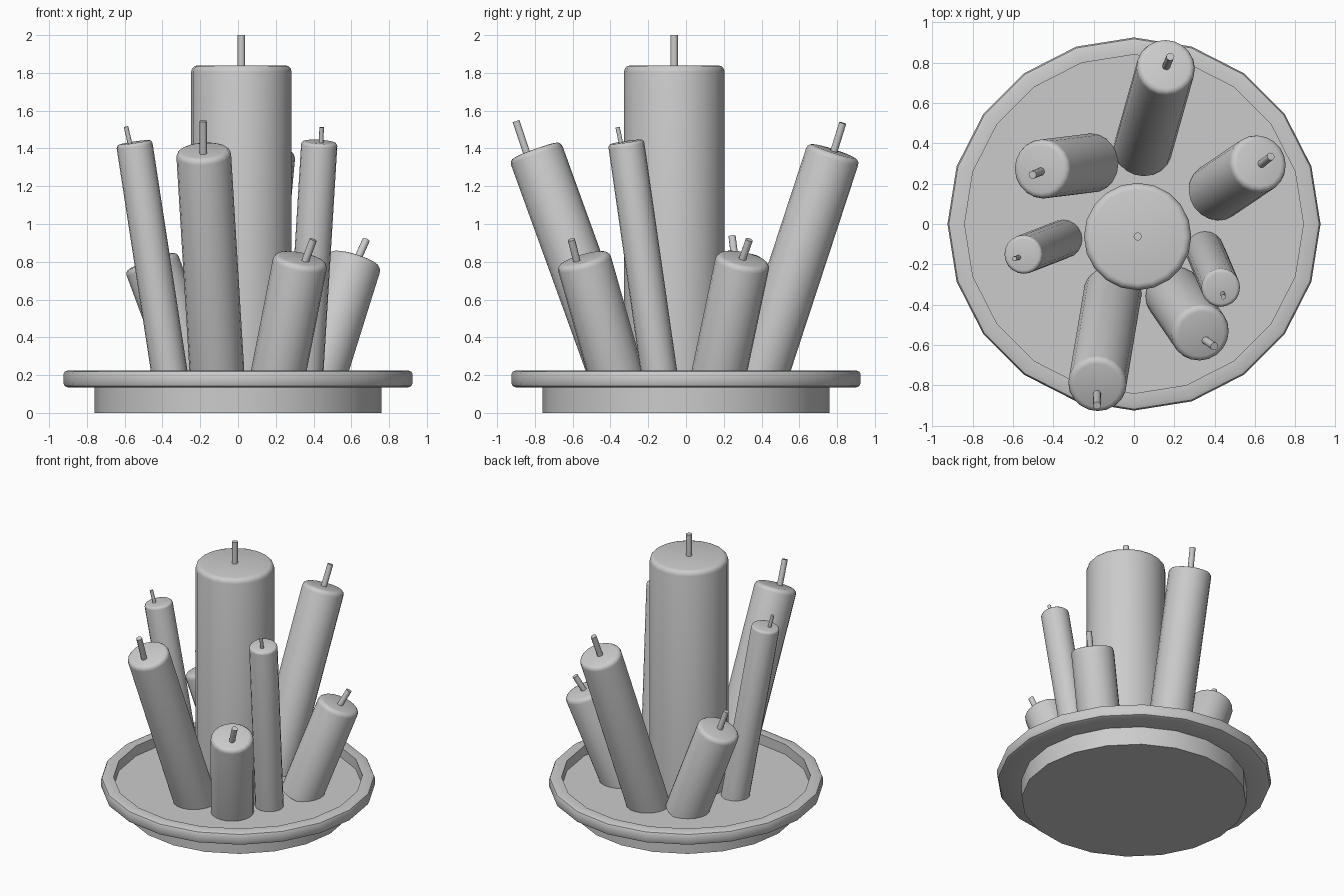
import bpy, bmesh, math
from mathutils import Vector, Matrix

if "Cube" in bpy.data.objects:
    bpy.data.objects.remove(bpy.data.objects["Cube"])


def lathe(name, profile, sides, start=(0, 0, 0), axis=(0, 0, 1)):
    """Revolve (radius, height) points about an axis; radius 0 makes a pole."""
    bm = bmesh.new()
    rings = []
    for r, z in profile:
        if r == 0:
            rings.append([bm.verts.new((0, 0, z))])
        else:
            rings.append([bm.verts.new((r * math.cos(2 * math.pi * i / sides),
                                        r * math.sin(2 * math.pi * i / sides), z))
                          for i in range(sides)])
    for a, b in zip(rings, rings[1:]):
        for i in range(sides):
            j = (i + 1) % sides
            if len(a) == 1:
                bm.faces.new((a[0], b[j], b[i]))
            elif len(b) == 1:
                bm.faces.new((a[i], a[j], b[0]))
            else:
                bm.faces.new((a[i], a[j], b[j], b[i]))
    bmesh.ops.recalc_face_normals(bm, faces=bm.faces)
    rot = Vector((0, 0, 1)).rotation_difference(Vector(axis)).to_matrix().to_4x4()
    bm.transform(Matrix.Translation(start) @ rot)
    mesh = bpy.data.meshes.new(name)
    bm.to_mesh(mesh)
    bm.free()
    obj = bpy.data.objects.new(name, mesh)
    bpy.context.collection.objects.link(obj)
    bpy.ops.object.select_all(action='DESELECT')
    bpy.context.view_layer.objects.active = obj
    obj.select_set(True)
    bpy.ops.object.shade_smooth_by_angle(angle=math.radians(40))
    return obj


def candle(name, base, top, radius, tip, wick_radius, wick_base=None, bevel=0.03):
    """Rounded candle from base centre to top centre, with its wick."""
    base, top, tip = Vector(base), Vector(top), Vector(tip)
    length = (top - base).length
    arc = [(radius - bevel + bevel * math.cos(t), length - bevel + bevel * math.sin(t))
           for t in (math.radians(a) for a in (0, 30, 60, 90))]
    lathe(name, [(0, 0), (radius, 0)] + arc + [(0, length)], 20, base, top - base)
    foot = Vector(wick_base) if wick_base else top
    direction = (tip - foot).normalized()
    foot = foot - direction * 0.02
    h = (tip - foot).length
    lathe(name + "_wick", [(0, 0), (wick_radius, 0), (wick_radius, h), (0, h)],
          10, foot, direction)


# Dish: round foot, wide rounded rim, recessed floor
lathe("dish", [(0, 0), (0.76, 0), (0.76, 0.135), (0.9, 0.135), (0.918, 0.142),
               (0.925, 0.16), (0.925, 0.202), (0.918, 0.218), (0.9, 0.225),
               (0.84, 0.225), (0.84, 0.15), (0, 0.15)], 20)

# Central upright candle
candle("centre_candle", (0.018, -0.062, 0.14), (0.018, -0.062, 1.84), 0.266,
       (0.018, -0.062, 2.0), 0.02, bevel=0.034)

# Tall leaning candles
candle("tall_candle_front", (-0.107, -0.347, 0.14), (-0.183, -0.8, 1.39), 0.145,
       (-0.184, -0.9, 1.545), 0.02, (-0.183, -0.845, 1.38))
candle("tall_candle_back", (0.045, 0.375, 0.14), (0.16, 0.783, 1.385), 0.145,
       (0.18, 0.83, 1.535), 0.02)

# Thin leaning candles
candle("thin_candle_right", (0.352, -0.132, 0.14), (0.431, -0.318, 1.435), 0.096,
       (0.443, -0.362, 1.512), 0.012, (0.44, -0.345, 1.43), bevel=0.018)
candle("thin_candle_left", (-0.352, -0.075, 0.14), (-0.55, -0.152, 1.432), 0.096,
       (-0.593, -0.172, 1.515), 0.012, (-0.573, -0.166, 1.43), bevel=0.018)

# Short leaning candles
candle("short_candle_front", (0.2, -0.352, 0.14), (0.333, -0.545, 0.818), 0.145,
       (0.398, -0.607, 0.917), 0.02, (0.355, -0.577, 0.8))
candle("short_candle_left", (-0.215, 0.302, 0.14), (-0.462, 0.272, 0.805), 0.147,
       (-0.503, 0.244, 0.935), 0.02, (-0.462, 0.26, 0.805))
candle("short_candle_right", (0.41, 0.16, 0.14), (0.622, 0.303, 0.817), 0.145,
       (0.679, 0.335, 0.917), 0.02, (0.632, 0.298, 0.812))
